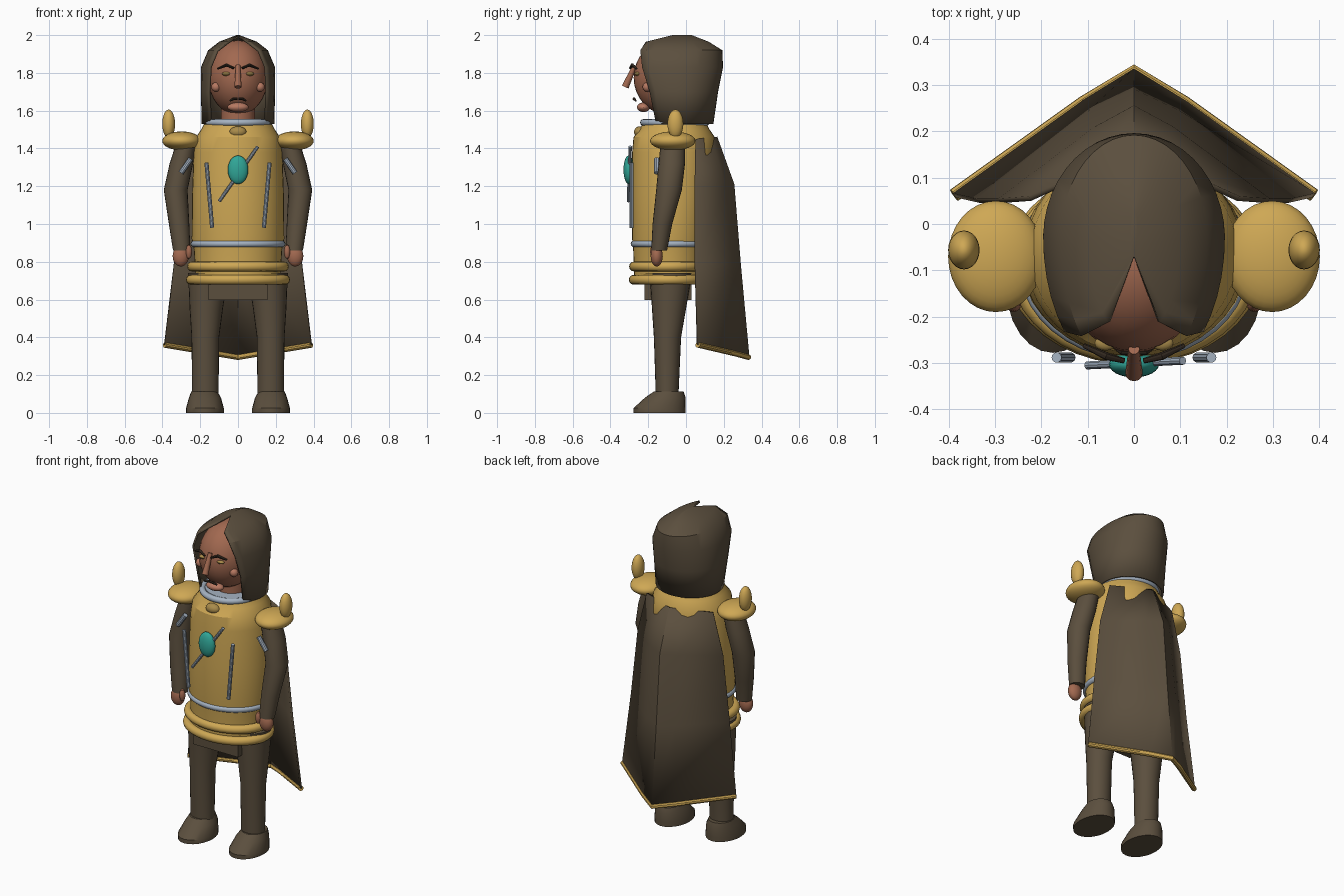
import bpy, bmesh, math
from mathutils import Vector, Matrix

if "Cube" in bpy.data.objects:
    bpy.data.objects.remove(bpy.data.objects["Cube"])


def material(name, rgb):
    m = bpy.data.materials.new(name)
    m.diffuse_color = (*rgb, 1)
    m.use_nodes = True
    m.node_tree.nodes["Principled BSDF"].inputs["Base Color"].default_value = m.diffuse_color
    return m


BROWN = material("dark brown cloth", (.105, .078, .048))
GOLD = material("gold", (.62, .39, .09))
SILVER = material("silver", (.38, .45, .54))
SKIN = material("skin", (.36, .14, .08))
BLUSH = material("warm blush", (.47, .19, .12))
TEAL = material("teal gem", (.03, .38, .31))
HAIR = material("black brown hair", (.03, .02, .013))
DULL = material("dull gold", (.40, .26, .07))


def finish(name, bm, mat):
    bmesh.ops.recalc_face_normals(bm, faces=bm.faces[:])
    me = bpy.data.meshes.new(name)
    bm.to_mesh(me)
    bm.free()
    ob = bpy.data.objects.new(name, me)
    bpy.context.collection.objects.link(ob)
    me.materials.append(mat)
    return ob


def bridge(bm, rings, closed):
    """Quads between successive rings of vertices."""
    for a, b in zip(rings, rings[1:]):
        n = len(a)
        for i in range(n if closed else n - 1):
            j = (i + 1) % n
            bm.faces.new((a[i], a[j], b[j], b[i]))


def loft(name, rows, mat, side=1, n=32):
    """Stacked horizontal ellipses: rows of z, cx, cy, rx, ry."""
    bm = bmesh.new()
    rings = []
    for z, cx, cy, rx, ry in rows:
        rings.append([bm.verts.new((side * cx + rx * math.cos(t), cy + ry * math.sin(t), z))
                      for t in (2 * math.pi * i / n for i in range(n))])
    bridge(bm, rings, True)
    bm.faces.new(rings[0])
    bm.faces.new(rings[-1])
    return finish(name, bm, mat)


def ellipsoid(name, c, r, mat, tilt=0, seg=24):
    bm = bmesh.new()
    bmesh.ops.create_uvsphere(bm, u_segments=seg, v_segments=seg // 2, radius=1)
    bm.transform(Matrix.Translation(c) @ Matrix.Rotation(tilt, 4, 'Y') @ Matrix.Diagonal((*r, 1)))
    return finish(name, bm, mat)


def rod(name, pts, r, mat, n=10):
    """Round rod through points; r is a radius or one radius per point."""
    pts = [Vector(p) for p in pts]
    radii = r if isinstance(r, (list, tuple)) else [r] * len(pts)
    bm = bmesh.new()
    rings = []
    for i, p in enumerate(pts):
        d = (pts[min(i + 1, len(pts) - 1)] - pts[max(i - 1, 0)]).normalized()
        u = d.cross(Vector((0, 1, .01))).normalized()
        v = d.cross(u)
        rings.append([bm.verts.new(p + radii[i] * (u * math.cos(t) + v * math.sin(t)))
                      for t in (2 * math.pi * k / n for k in range(n))])
    bridge(bm, rings, True)
    bm.faces.new(rings[0])
    bm.faces.new(rings[-1])
    return finish(name, bm, mat)


def band(name, z, cy, rx, ry, r, mat, n=40, m=12):
    """Elliptical ring with a round section."""
    bm = bmesh.new()
    rings = []
    for i in range(n + 1):
        a = 2 * math.pi * i / n
        rings.append([bm.verts.new(((rx + r * math.cos(b)) * math.cos(a),
                                    cy + (ry + r * math.cos(b)) * math.sin(a), z + r * math.sin(b)))
                      for b in (2 * math.pi * k / m for k in range(m))])
    bridge(bm, rings, True)
    bmesh.ops.remove_doubles(bm, verts=bm.verts[:], dist=1e-5)
    return finish(name, bm, mat)


# torso armour, belt and skirt rings
loft("breastplate", [(.73, 0, -.085, .225, .19), (.88, 0, -.08, .235, .20), (.92, 0, -.075, .245, .21),
                     (1.15, 0, -.07, .243, .218), (1.38, 0, -.065, .235, .22), (1.46, 0, -.063, .222, .215),
                     (1.50, 0, -.06, .195, .185), (1.53, 0, -.06, .18, .17)], GOLD, n=40)
band("belt", .895, -.08, .233, .195, .018, SILVER)
band("upper_skirt_ring", .775, -.09, .243, .185, .026, GOLD)
band("lower_skirt_ring", .705, -.09, .25, .187, .026, GOLD)
loft("hips", [(.68, 0, -.09, .24, .17), (.74, 0, -.09, .24, .18)], GOLD)
bm = bmesh.new()
bmesh.ops.create_cube(bm, size=1)
bm.transform(Matrix.Translation((0, -.095, .66)) @ Matrix.Diagonal((.31, .25, .125, 1)))
finish("loincloth", bm, BROWN)

# collar and chest ornaments
band("neck_ring", 1.537, -.06, .165, .165, .018, SILVER)
loft("collar_disc", [(1.51, 0, -.06, .165, .165), (1.55, 0, -.06, .15, .15)], SILVER)
loft("neck", [(1.52, 0, -.06, .09, .09), (1.65, 0, -.06, .09, .09)], SKIN)
ellipsoid("collar_stud", (0, -.245, 1.487), (.045, .03, .03), DULL)
ellipsoid("chest_gem", (0, -.303, 1.287), (.054, .028, .076), TEAL)
rod("chest_bar", [(-.1, -.305, 1.12), (.105, -.295, 1.41)], .009, SILVER)

# limbs, shoulders and paired ornaments
for s, tag in ((1, "right"), (-1, "left")):
    loft(tag + "_leg", [(.09, .173, -.10, .07, .06), (.40, .173, -.098, .073, .072),
                        (.55, .168, -.09, .088, .09), (.74, .157, -.08, .107, .112)], BROWN, s, 24)
    loft(tag + "_boot", [(0, .175, -.14, .10, .138), (.025, .175, -.14, .10, .138),
                         (.08, .175, -.11, .085, .108), (.112, .178, -.092, .07, .08)], BROWN, s, 24)
    loft(tag + "_arm", [(.86, .298, -.142, .046, .042), (1.0, .312, -.125, .054, .052),
                        (1.18, .33, -.09, .063, .068), (1.32, .30, -.075, .062, .07),
                        (1.42, .275, -.07, .055, .065)], BROWN, s, 20)
    ellipsoid(tag + "_hand", (s * .303, -.155, .83), (.043, .032, .055), SKIN)
    ellipsoid(tag + "_thumb", (s * .26, -.172, .853), (.017, .018, .038), SKIN, seg=12)
    ellipsoid(tag + "_pauldron", (s * .298, -.07, 1.44), (.103, .12, .05), GOLD, seg=32)
    ellipsoid(tag + "_pauldron_horn", (s * .367, -.056, 1.53), (.034, .042, .076), GOLD)
    rod(tag + "_chest_strip", [(s * .167, -.288, 1.325), (s * .137, -.288, .98)], .011, SILVER)
    rod(tag + "_arm_strip", [(s * .25, -.155, 1.345), (s * .302, -.155, 1.27)], .014, SILVER)

    # face pairs
    rod(tag + "_brow", [(s * .022, -.295, 1.825), (s * .06, -.285, 1.842), (s * .108, -.262, 1.822)],
        [.006, .009, .005], HAIR)
    ellipsoid(tag + "_eye", (s * .061, -.257, 1.795), (.024, .016, .011), DULL, seg=16)
    ellipsoid(tag + "_cheek", (s * .116, -.205, 1.725), (.025, .025, .025), BLUSH, seg=16)
    rod(tag + "_moustache", [(s * .002, -.275, 1.664), (s * .025, -.275, 1.663), (s * .043, -.265, 1.652)],
        [.007, .008, .004], HAIR)

# head
ellipsoid("head", (0, -.09, 1.775), (.158, .187, .198), SKIN, seg=32)
rod("nose", [(0, -.27, 1.84), (0, -.322, 1.725)], [.012, .019], SKIN, 12)
ellipsoid("lips", (0, -.225, 1.618), (.056, .035, .025), BLUSH)

# open hood: rows of z, rx, front depth, back depth, opening half angle
hood_rows = [(1.53, .193, .20, .175, 50), (1.70, .196, .27, .20, 53), (1.83, .196, .315, .226, 50),
             (1.92, .158, .305, .222, 46), (1.965, .10, .22, .15, 34), (2.0, .008, .04, .06, 3)]
bm = bmesh.new()
rings = []
for z, rx, front, back, gap in hood_rows:
    ring = []
    for i in range(33):
        t = math.radians(gap + (360 - 2 * gap) * i / 32)
        c = math.cos(t)
        ring.append(bm.verts.new((rx * math.sin(t), -.03 - (front if c > 0 else back) * c, z)))
    rings.append(ring)
bridge(bm, rings, False)
bm.faces.new(rings[-1])
hood = finish("hood", bm, BROWN)
sol = hood.modifiers.new("thickness", 'SOLIDIFY')
sol.thickness, sol.offset = .012, -1

# cape: rows of half width, edge y, edge z, fold y, centre y, centre z
cape_rows = [(.225, .055, 1.45, .128, .16, 1.46), (.29, .05, 1.20, .205, .25, 1.21),
             (.335, .05, .80, .24, .285, .78), (.388, .062, .36, .262, .33, .295)]
bm = bmesh.new()
rings = []
for w, ey, ez, fy, cy, cz in cape_rows:
    fz = cz + (ez - cz) * .28
    half = [(w, ey, ez), (w * .28, fy, fz)]
    pts = [(-x, y, z) for x, y, z in half] + [(0, cy, cz)] + half[::-1]
    rings.append([bm.verts.new(p) for p in pts])
hem = [v.co.copy() for v in rings[-1]]
bridge(bm, rings, False)
cape = finish("cape", bm, BROWN)
sol = cape.modifiers.new("thickness", 'SOLIDIFY')
sol.thickness, sol.offset = .012, 0
rod("cape_hem", hem, .015, GOLD)

# smooth shading that keeps hard edges
for ob in bpy.data.objects:
    ob.select_set(True)
    bpy.context.view_layer.objects.active = ob
bpy.ops.object.shade_smooth_by_angle(angle=math.radians(32))
